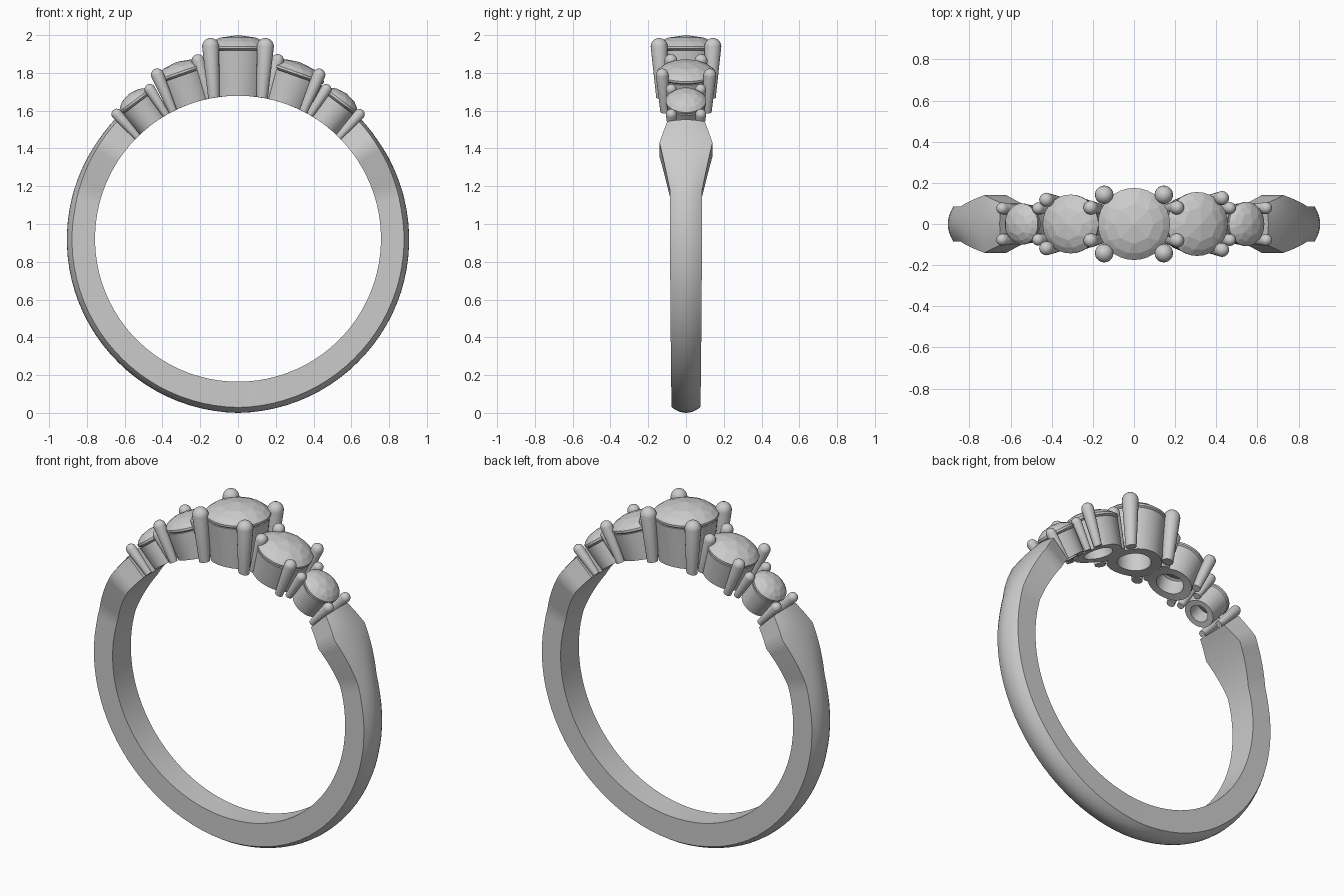
import bpy, bmesh, math
from mathutils import Matrix

if "Cube" in bpy.data.objects:
    bpy.data.objects.remove(bpy.data.objects["Cube"])

CZ = 0.922      # height of the ring centre
RI = 0.757      # finger hole radius
TAU = 2 * math.pi


def finish(name, bm, matrix=None, smooth=True):
    bmesh.ops.recalc_face_normals(bm, faces=bm.faces)
    me = bpy.data.meshes.new(name)
    bm.to_mesh(me)
    bm.free()
    ob = bpy.data.objects.new(name, me)
    bpy.context.collection.objects.link(ob)
    if matrix:
        me.transform(matrix)
    if smooth:
        bpy.ops.object.select_all(action='DESELECT')
        ob.select_set(True)
        bpy.context.view_layer.objects.active = ob
        bpy.ops.object.shade_smooth_by_angle(angle=math.radians(30))
    return ob


def skin(bm, loops, wrap=False, cap=True):
    """Bridge successive vertex loops of equal length."""
    n = len(loops[0])
    pairs = list(zip(loops, loops[1:])) + ([(loops[-1], loops[0])] if wrap else [])
    for a, b in pairs:
        for i in range(n):
            j = (i + 1) % n
            bm.faces.new((a[i], a[j], b[j], b[i]))
    if cap and not wrap:
        bm.faces.new(loops[0])
        bm.faces.new(loops[-1])


def rings(bm, spec, n):
    """Rings of (cx, cy, r, z); z None drops the ring onto the finger hole."""
    out = []
    for cx, cy, r, z in spec:
        loop = []
        for i in range(n):
            x, y = cx + r * math.cos(TAU * i / n), cy + r * math.sin(TAU * i / n)
            loop.append(bm.verts.new((x, y, math.sqrt(RI**2 - x * x) if z is None else z)))
        out.append(loop)
    return out


def lerp(table, t):
    for (a, u), (b, v) in zip(table, table[1:]):
        if t <= b:
            return u + (v - u) * (t - a) / (b - a)
    return table[-1][1]


# Shank: domed section swept round, flaring at the shoulders
END = 44
WIDTH = [(-90, .075), (0, .085), (17, .085), (35, .14), (END, .10)]
EDGE = [(-90, .893), (-45, .883), (10, .878), (35, .888), (END, .892)]
OUTER = [(-90, .922), (-45, .911), (0, .906), (35, .905), (END, .908)]
half = [-90 + 4 * i for i in range(27)] + [17, 20, 23, 26, 29, 32, 35, 38, 41, END]
stations = [(a, 1) for a in reversed(half)] + [(a, -1) for a in half[1:]]
bm = bmesh.new()
loops = []
for a, side in stations:
    w, e, o = lerp(WIDTH, a), lerp(EDGE, a), lerp(OUTER, a)
    sec = [(RI, -w), (RI, w)]
    for k in range(9):
        s = 1 - k / 4
        sec.append((e + (o - e) * (1 - s * s), w * s))
    c, s = math.cos(math.radians(a)), math.sin(math.radians(a))
    loops.append([bm.verts.new((side * r * c, y, CZ + r * s)) for r, y in sec])
skin(bm, loops)
finish("shank", bm)


def stone(name, m, r, g, h):
    """Faceted stone with its girdle at distance g from the ring centre."""
    bm = bmesh.new()
    for n, f, z, off in ((32, 1, g, 0), (32, 1, g - .012, 0), (16, .82, g + .42 * h, .5),
                         (8, .55, g + .77 * h, 0), (1, 0, g + h, 0), (1, 0, g - .75 * r, 0)):
        for i in range(n):
            a = TAU * (i + off) / n
            bm.verts.new((f * r * math.cos(a), f * r * math.sin(a), z))
    bmesh.ops.convex_hull(bm, input=bm.verts)
    finish(name, bm, m, smooth=False)


def basket(name, m, r, top):
    bm = bmesh.new()
    spec = [(0, 0, .52 * r, None), (0, 0, .84 * r, None), (0, 0, .97 * r, top),
            (0, 0, .88 * r, top), (0, 0, .52 * r, top - .45 * r)]
    skin(bm, rings(bm, spec, 48), wrap=True)
    finish(name, bm, m)


def prong(name, m, x, y, r, top):
    """Tapered claw with a ball tip, leaning in toward the base."""
    spec = [(x * .88, y * .9, r * .66, None), (x, y, r, top)]
    for k in range(1, 5):
        a = math.radians(k * 20)
        spec.append((x, y, r * math.cos(a), top + r * math.sin(a)))
    bm = bmesh.new()
    skin(bm, rings(bm, spec, 20))
    finish(name, bm, m)


# Settings: label, tilt, stone radius, girdle, crown height,
# prong radius, prong centre, (outer x, y), (inner x, y)
SETTINGS = [
    ("centre", 0, .175, 1.018, .060, .045, 1.018, (.145, .142), (.145, .142)),
    ("left_middle", -19.3, .143, .936, .055, .034, .960, (.116, .118), (.112, .08)),
    ("right_middle", 19.3, .155, .936, .055, .034, .960, (.118, .126), (.114, .08)),
    ("left_outer", -36.8, .100, .915, .045, .029, .912, (.118, .076), (.100, .076)),
    ("right_outer", 36.8, .107, .915, .045, .029, .912, (.120, .078), (.100, .078)),
]
for label, tilt, r, g, h, pr, pt, outer, inner in SETTINGS:
    m = Matrix.Translation((0, 0, CZ)) @ Matrix.Rotation(math.radians(tilt), 4, 'Y')
    stone(label + "_stone", m, r, g, h)
    basket(label + "_basket", m, r, g - .022)
    d = -1 if tilt < 0 else 1
    for tag, (px, py), sx in (("outer", outer, d), ("inner", inner, -d)):
        for face, sy in (("front", -1), ("back", 1)):
            prong(f"{label}_{tag}_{face}_prong", m, sx * px, sy * py, pr, pt)
